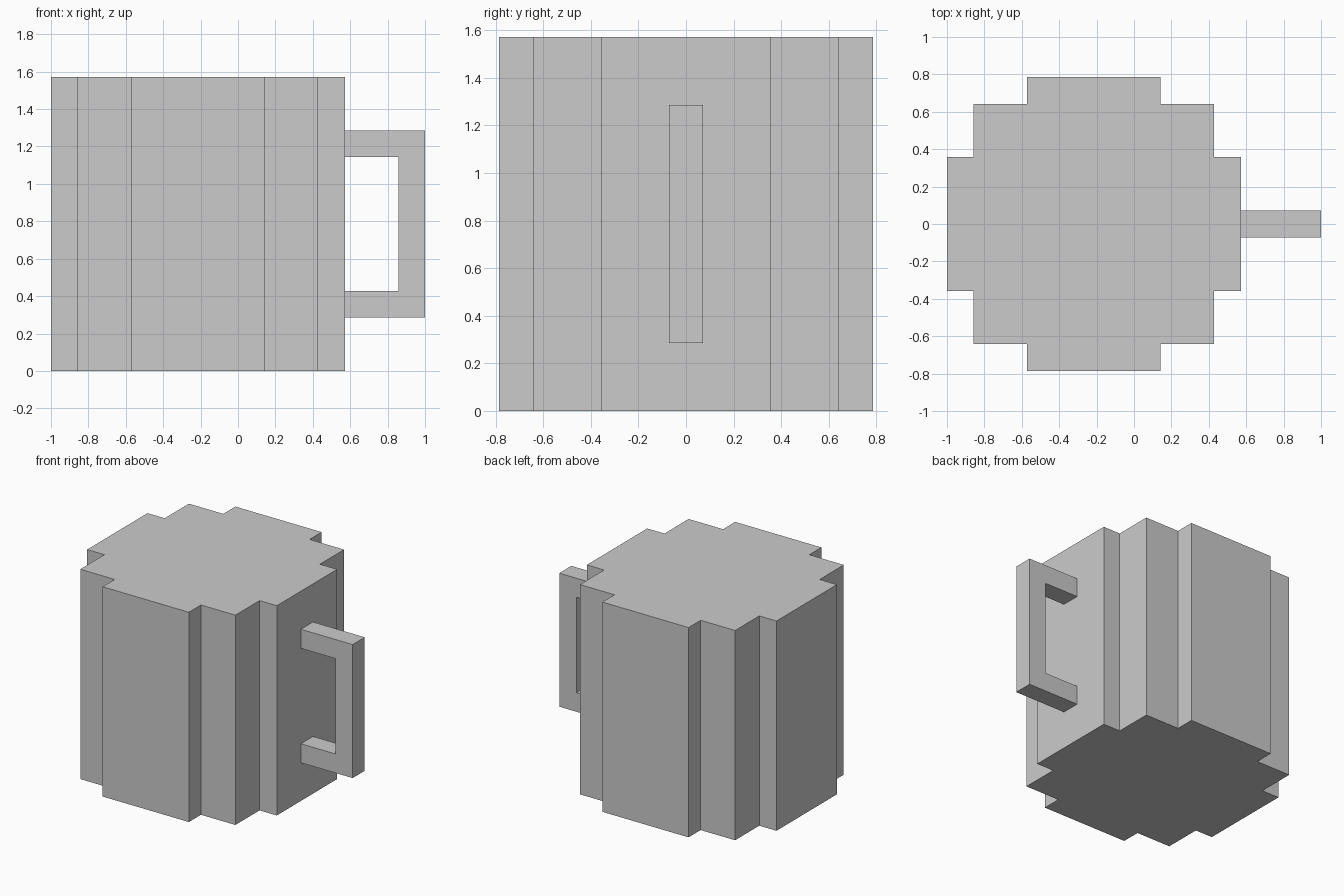
import bpy
import bmesh
from mathutils import Vector

if "Cube" in bpy.data.objects:
    bpy.data.objects.remove(bpy.data.objects["Cube"])

U = 1 / 7            # the model sits on a grid of 1/7 unit steps
BODY_X = -1.5 * U    # centre of the mug body


def extruded(name, points, direction):
    """Extrude a closed planar outline into a solid object."""
    bm = bmesh.new()
    face = bm.faces.new([bm.verts.new(p) for p in points])
    result = bmesh.ops.extrude_face_region(bm, geom=[face], use_keep_orig=True)
    moved = [v for v in result["geom"] if isinstance(v, bmesh.types.BMVert)]
    bmesh.ops.translate(bm, verts=moved, vec=direction)
    bmesh.ops.recalc_face_normals(bm, faces=bm.faces)
    mesh = bpy.data.meshes.new(name)
    bm.to_mesh(mesh)
    bm.free()
    obj = bpy.data.objects.new(name, mesh)
    bpy.context.collection.objects.link(obj)
    return obj


# Body: stepped round outline, one quarter repeated by 90 degree turns
quarter = [(5.5, 2.5), (4.5, 2.5), (4.5, 4.5), (2.5, 4.5), (2.5, 5.5)]
outline = []
for _ in range(4):
    outline += quarter
    quarter = [(-y, x) for x, y in quarter]
body_points = [(BODY_X + x * U, y * U, 0) for x, y in outline]
extruded("mug_body", body_points, Vector((0, 0, 11 * U)))

# Handle: square C-shaped outline in the xz plane
c_shape = [(4, 2), (7, 2), (7, 9), (4, 9), (4, 8), (6, 8), (6, 3), (4, 3)]
handle_points = [(x * U, -0.5 * U, z * U) for x, z in c_shape]
extruded("mug_handle", handle_points, Vector((0, U, 0)))
